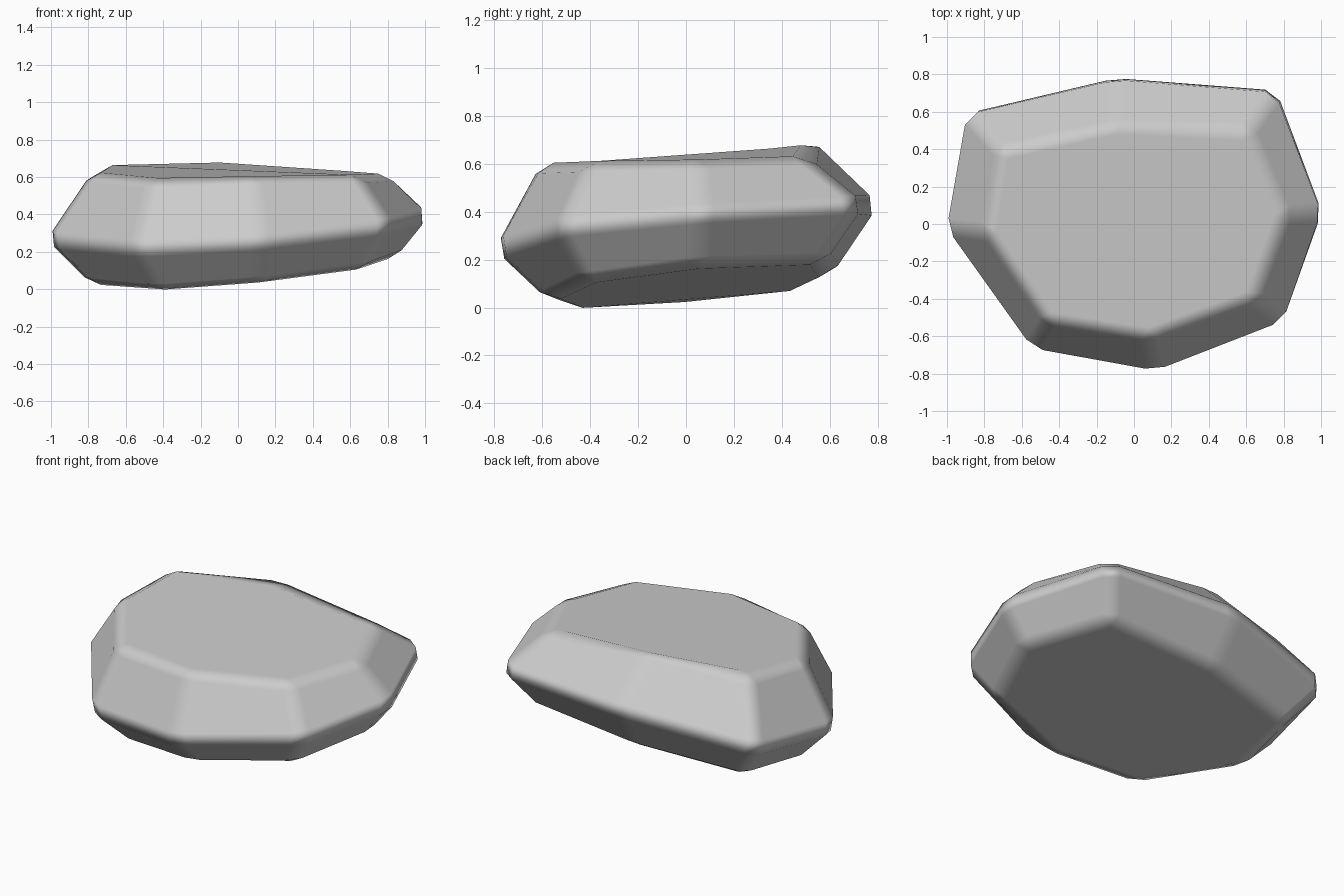
import bpy, bmesh

if "Cube" in bpy.data.objects:
    bpy.data.objects.remove(bpy.data.objects["Cube"])

# Three uneven eight-sided rings: underside, waist, crown
bottom = [(-.79, -.02, .02), (-.72, .48, .07), (-.08, .61, .13), (.65, .57, .185),
          (.86, .05, .17), (.67, -.42, .105), (.11, -.58, .03), (-.42, -.48, -.012)]
waist = [(-1.032, -.02, .26), (-.92, .615, .33), (-.10, .81, .43), (.785, .745, .435),
         (1.04, .065, .395), (.825, -.54, .335), (.12, -.81, .245), (-.555, -.685, .21)]
crown = [(-.79, -.05, .62), (-.72, .395, .665), (-.10, .52, .715), (.615, .50, .625),
         (.81, .05, .618), (.645, -.405, .612), (.08, -.61, .608), (-.465, -.525, .588)]

bm = bmesh.new()
rings = [[bm.verts.new(p) for p in r] for r in (bottom, waist, crown)]
for lo, hi in zip(rings, rings[1:]):
    for i in range(8):
        j = (i + 1) % 8
        bm.faces.new((lo[i], lo[j], hi[j], hi[i]))
bm.faces.new(rings[0])
bm.faces.new(rings[2])
bmesh.ops.recalc_face_normals(bm, faces=bm.faces)
for f in bm.faces:
    f.smooth = True
mesh = bpy.data.meshes.new("boulder")
bm.to_mesh(mesh)
bm.free()
rock = bpy.data.objects.new("boulder", mesh)
bpy.context.collection.objects.link(rock)

# Worn edges
bevel = rock.modifiers.new("worn_edges", 'BEVEL')
bevel.width = 0.055
bevel.segments = 1
bevel.limit_method = 'NONE'
bevel.harden_normals = True
